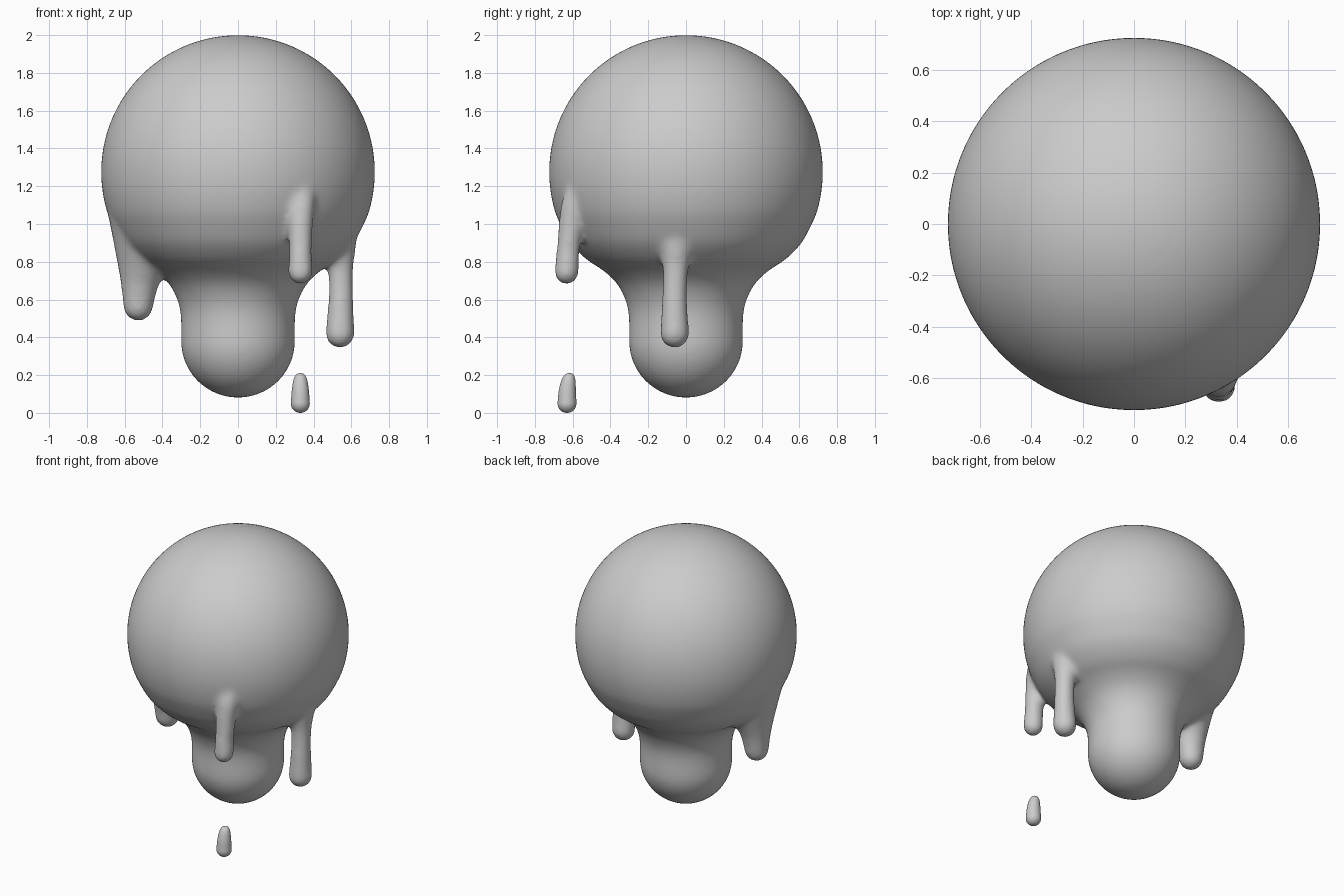
import bpy, bmesh, math
from mathutils import Vector

if "Cube" in bpy.data.objects:
    bpy.data.objects.remove(bpy.data.objects["Cube"])


def spline(nodes, steps=6):
    """Catmull-Rom curve through (x, y, z, radius) nodes."""
    p = [Vector(n) for n in [nodes[0]] + nodes + [nodes[-1]]]
    out = []
    for i in range(1, len(p) - 2):
        a, b, c, d = p[i - 1:i + 3]
        for k in range(steps):
            t = k / steps
            out.append(0.5 * (2 * b + (c - a) * t + (2 * a - 5 * b + 4 * c - d) * t * t
                              + (3 * b - a - 3 * c + d) * t ** 3))
    return out + [p[-1]]


def round_end(x, y, z, rx, rz, n=10):
    """Rings of a half ellipsoid closing downwards."""
    return [Vector((x, y, z - rz * math.sin(a), rx * math.cos(a)))
            for a in [math.pi / 2 * i / n for i in range(1, n)] + [1.555]]


def loft(bm, rings, sides=48):
    """Skin horizontal circles, top to bottom, into a closed solid."""
    loops = [[bm.verts.new((x + r * math.cos(2 * math.pi * i / sides),
                            y + r * math.sin(2 * math.pi * i / sides), z))
              for i in range(sides)] for x, y, z, r in rings]
    for up, low in zip(loops, loops[1:]):
        for i in range(sides):
            j = (i + 1) % sides
            bm.faces.new((up[i], low[i], low[j], up[j]))
    bm.faces.new(loops[0])
    bm.faces.new(loops[-1][::-1])


def finish(name, bm):
    bmesh.ops.recalc_face_normals(bm, faces=bm.faces)
    for f in bm.faces:
        f.smooth = True
    me = bpy.data.meshes.new(name)
    bm.to_mesh(me)
    bm.free()
    ob = bpy.data.objects.new(name, me)
    bpy.context.collection.objects.link(ob)
    return ob


bm = bmesh.new()

# Ball on top, flowing into the thick central bulb
R, CZ = 0.725, 1.275
ball = [Vector((0, 0, CZ + R * math.cos(a), R * math.sin(a)))
        for a in [0.012] + [math.radians(3 * i) for i in range(1, 37)]]
neck = [(0, 0, z, r) for r, z in [(0.667, 1.0), (0.612, 0.90), (0.53, 0.815), (0.44, 0.755),
                                  (0.37, 0.69), (0.325, 0.61), (0.303, 0.52), (0.302, 0.38)]]
loft(bm, ball + spline(neck) + round_end(0, 0, 0.38, 0.302, 0.30, 20), 96)

# Hanging drips: nodes from inside the ball down to the rounded tip
drips = [
    # front drip
    [(0.33, -0.555, 1.20, 0.075), (0.33, -0.585, 1.10, 0.078), (0.33, -0.61, 0.98, 0.066),
     (0.33, -0.625, 0.85, 0.062), (0.33, -0.632, 0.745, 0.066)],
    # right drip
    [(0.52, -0.04, 1.02, 0.12), (0.53, -0.05, 0.88, 0.095), (0.542, -0.055, 0.76, 0.069),
     (0.545, -0.06, 0.62, 0.066), (0.54, -0.06, 0.42, 0.078)],
    # broad left drip
    [(-0.34, -0.05, 1.20, 0.375), (-0.385, -0.05, 1.06, 0.305), (-0.465, -0.05, 0.88, 0.19),
     (-0.515, -0.05, 0.70, 0.108), (-0.528, -0.05, 0.565, 0.08)],
]
for nodes in drips:
    x, y, z, r = nodes[-1]
    loft(bm, spline(nodes) + round_end(x, y, z, r, r))
body = finish("melting_body", bm)

# Fuse the volumes and soften the joins
rm = body.modifiers.new("fuse", 'REMESH')
rm.mode = 'VOXEL'
rm.voxel_size = 0.014
rm.use_smooth_shade = True
sm = body.modifiers.new("soften", 'SMOOTH')
sm.factor = 0.5
sm.iterations = 24

# Falling droplet below the front drip
bm = bmesh.new()
drop = [(0.33, -0.617, 0.211, 0.003), (0.33, -0.618, 0.203, 0.022), (0.33, -0.622, 0.175, 0.036),
        (0.33, -0.628, 0.12, 0.045), (0.33, -0.63, 0.05, 0.050)]
loft(bm, spline(drop) + round_end(0.33, -0.63, 0.05, 0.050, 0.05), 32)
finish("falling_droplet", bm)
